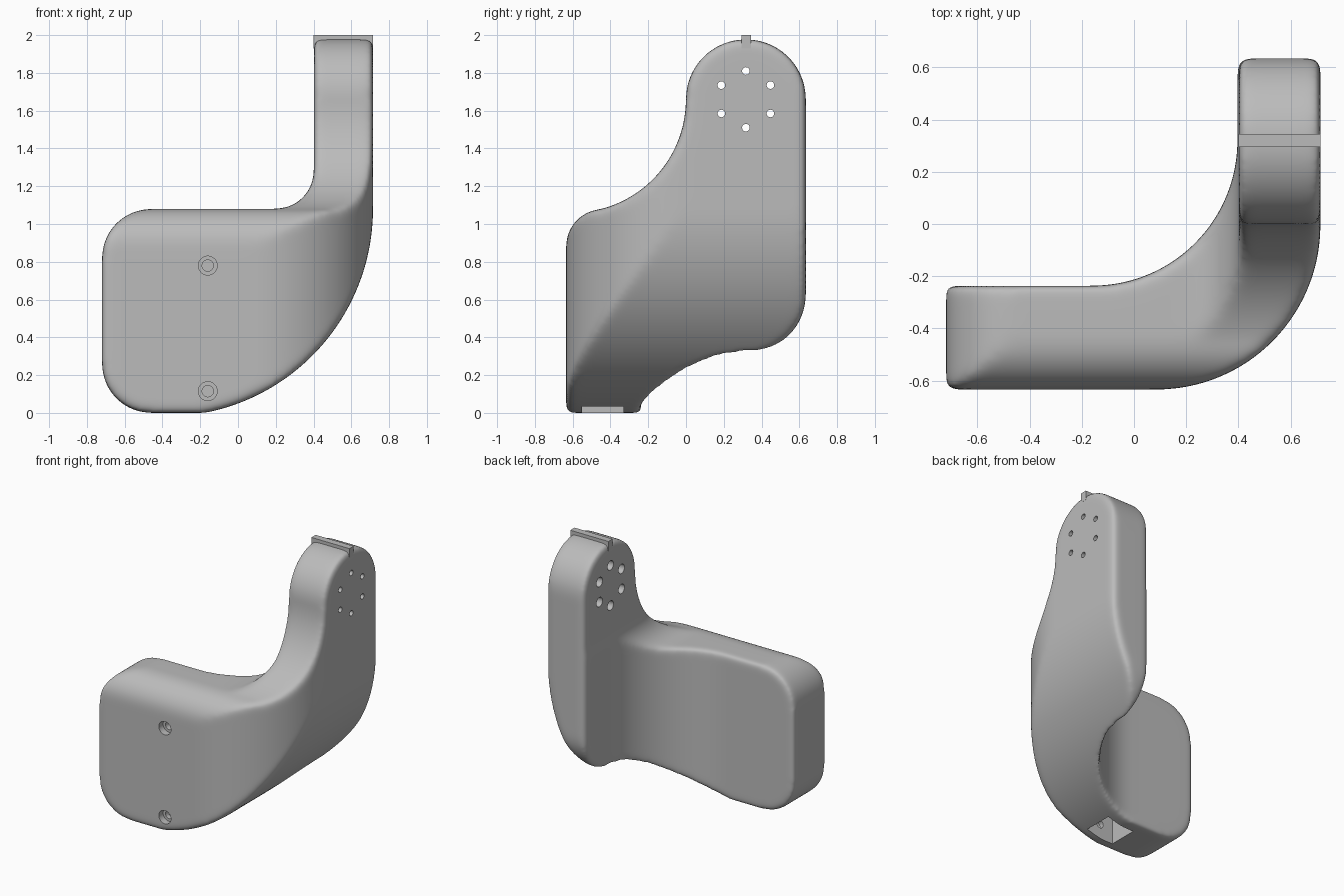
import bpy
import bmesh
from math import cos, sin, radians, tau
from mathutils import Vector

if "Cube" in bpy.data.objects:
    bpy.data.objects.remove(bpy.data.objects["Cube"])

grey = bpy.data.materials.new("plain grey")
grey.use_nodes = True
grey.diffuse_color = (0.5, 0.5, 0.5, 1)
grey.node_tree.nodes["Principled BSDF"].inputs["Base Color"].default_value = (0.5, 0.5, 0.5, 1)


def arc(cx, cy, r, start, end, n=24):
    angles = [radians(start + (end - start) * i / n) for i in range(n + 1)]
    return [(cx + r * cos(a), cy + r * sin(a)) for a in angles]


def make_object(name, bm):
    bmesh.ops.recalc_face_normals(bm, faces=bm.faces)
    mesh = bpy.data.meshes.new(name)
    bm.to_mesh(mesh)
    bm.free()
    mesh.materials.append(grey)
    obj = bpy.data.objects.new(name, mesh)
    bpy.context.collection.objects.link(obj)
    return obj


def extrude_profile(name, points, place, low, high):
    """Prism from a 2D outline; place(u, v, w) puts it in space."""
    bm = bmesh.new()
    face = bm.faces.new([bm.verts.new(place(u, v, low)) for u, v in points])
    extruded = bmesh.ops.extrude_face_region(bm, geom=[face])["geom"]
    shift = Vector(place(0, 0, high)) - Vector(place(0, 0, low))
    bmesh.ops.translate(bm, vec=shift, verts=[g for g in extruded if isinstance(g, bmesh.types.BMVert)])
    return make_object(name, bm)


def box(name, low, high):
    outline = [(low[0], low[1]), (high[0], low[1]), (high[0], high[1]), (low[0], high[1])]
    return extrude_profile(name, outline, lambda u, v, w: (u, v, w), low[2], high[2])


def add_bore(bm, origin, direction, steps, sides=32):
    """Stepped round cutter; steps are (depth, radius) pairs."""
    turn = Vector(direction).to_track_quat('Z', 'Y')
    rings = []
    for depth, r in steps:
        rings.append([bm.verts.new(Vector(origin) + turn @ Vector(
            (r * cos(tau * i / sides), r * sin(tau * i / sides), depth))) for i in range(sides)])
    for a, b in zip(rings, rings[1:]):
        for i in range(sides):
            j = (i + 1) % sides
            bm.faces.new((a[i], a[j], b[j], b[i]))
    bm.faces.new(rings[0])
    bm.faces.new(rings[-1])


def apply_modifier(obj, kind, **settings):
    mod = obj.modifiers.new(kind.title(), kind)
    for key, value in settings.items():
        setattr(mod, key, value)
    bpy.context.view_layer.objects.active = obj
    bpy.ops.object.modifier_apply(modifier=mod.name)


def combine(obj, other, operation):
    apply_modifier(obj, 'BOOLEAN', object=other, operation=operation, solver='EXACT')
    bpy.data.objects.remove(other)


# Bent slab seen in plan
plan = ([(-0.8, -0.635)] + arc(0.085, -0.005, 0.63, -90, 0, 48)
        + [(0.715, 0.8), (0.397, 0.8)] + arc(-0.16, 0.32, 0.557, 0, -90, 48) + [(-0.8, -0.237)])
bracket = extrude_profile("bracket_body", plan, lambda u, v, w: (u, v, w), -0.3, 2.3)

# Front outline: rounded plate, upright arm and sweeping underside
front = (arc(-0.46, 0.82, 0.26, 180, 90) + arc(0.2, 1.282, 0.202, -90, 0)
         + [(0.402, 2.4), (0.9, 2.4), (0.9, 1.08)]
         + arc(-0.385, 1.08, 1.1, 0, -79.06, 60) + arc(-0.46, 0.26, 0.26, -90, -180))
front_outline = extrude_profile("front_outline", front, lambda u, v, w: (u, w, v), -1, 1)

# Side outline: soft front shoulder, rising curve and rounded arm end
side = ([(-0.8, -0.4), (-0.8, 0.88)] + arc(-0.436, 0.88, 0.2, 180, 90)
        + arc(-0.6, 1.66, 0.6, -74, 0, 48) + arc(0.317, 1.66, 0.318, 175, 0, 48)
        + arc(0.317, 0.63, 0.318, 0, -90) + [(0.317, -0.4)])
side_outline = extrude_profile("side_outline", side, lambda u, v, w: (w, u, v), -1, 1)

combine(bracket, front_outline, 'INTERSECT')
combine(bracket, side_outline, 'INTERSECT')

# Round over all the edges evenly
apply_modifier(bracket, 'REMESH', mode='VOXEL', voxel_size=0.012)
apply_modifier(bracket, 'SMOOTH', factor=1.0, iterations=25)

# Nut pocket under the plate
combine(bracket, box("nut_pocket", (-0.27, -0.55, -0.1), (-0.05, -0.33, 0.22)), 'DIFFERENCE')

# Counterbored screw holes in the plate, and a ring of six through the arm
bores = bmesh.new()
for z in (0.115, 0.78):
    add_bore(bores, (-0.16, -0.7, z), (0, 1, 0), [(0, 0.05), (0.115, 0.05), (0.115, 0.03), (0.4, 0.03)])
for i in range(6):
    a = radians(30 + 60 * i)
    add_bore(bores, (0.35, 0.317 + 0.15 * cos(a), 1.66 + 0.15 * sin(a)), (1, 0, 0),
             [(0, 0.035), (0.25, 0.035), (0.25, 0.02), (0.45, 0.02)])
combine(bracket, make_object("screw_bores", bores), 'DIFFERENCE')

bpy.ops.object.select_all(action='DESELECT')
bracket.select_set(True)
bpy.context.view_layer.objects.active = bracket
bpy.ops.object.shade_smooth_by_angle(angle=radians(35))

# Square key across the top of the arm
box("top_key", (0.4, 0.295, 1.93), (0.715, 0.345, 2.0))
